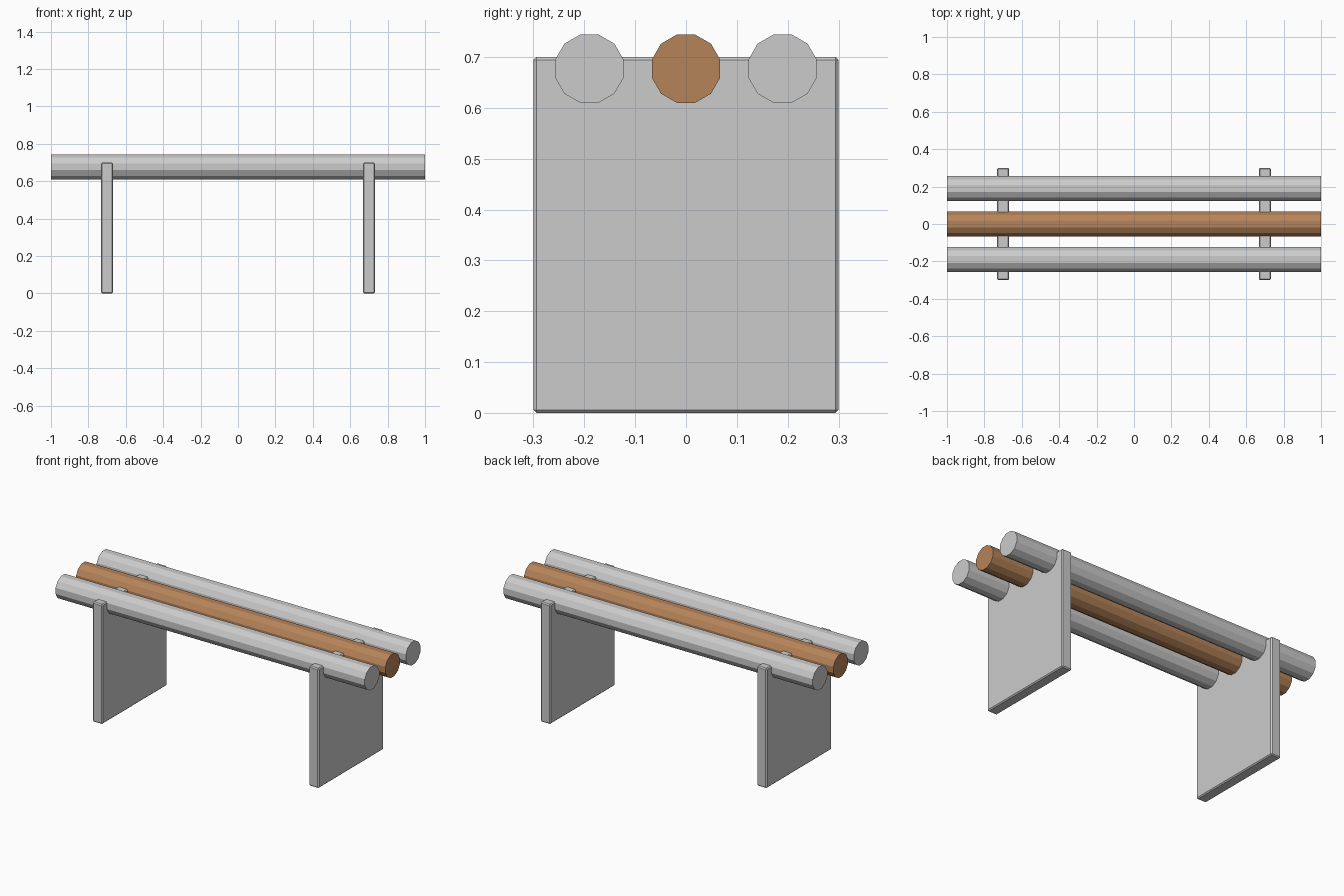
import bpy, math

if "Cube" in bpy.data.objects:
    bpy.data.objects.remove(bpy.data.objects["Cube"])

wood = bpy.data.materials.new("warm_wood")
wood.diffuse_color = (0.47, 0.23, 0.1, 1)
wood.use_nodes = True
wood.node_tree.nodes["Principled BSDF"].inputs["Base Color"].default_value = wood.diffuse_color


def log(name, y, mat=None):
    # twelve-sided log along x, flat side up
    bpy.ops.mesh.primitive_cylinder_add(vertices=12, radius=0.0695, depth=2)
    ob = bpy.context.object
    ob.name = name
    ob.rotation_euler = (0, math.pi / 2, 0)
    bpy.ops.object.transform_apply(location=False, rotation=True, scale=False)
    ob.rotation_euler = (math.radians(15), 0, 0)  # turn a flat side upwards
    bpy.ops.object.transform_apply(location=False, rotation=True, scale=False)
    ob.location = (0, y, 0.677)
    if mat:
        ob.data.materials.append(mat)


def leg(name, x):
    # upright slab with a small chamfer
    bpy.ops.mesh.primitive_cube_add(size=1, location=(x, 0, 0.35))
    ob = bpy.context.object
    ob.name = name
    ob.scale = (0.064, 0.6, 0.7)
    bpy.ops.object.transform_apply(location=False, rotation=False, scale=True)
    bevel = ob.modifiers.new("chamfer", 'BEVEL')
    bevel.width = 0.006
    bevel.segments = 1


# Seat logs
log("front_seat_log", -0.19)
log("middle_seat_log", 0, wood)
log("back_seat_log", 0.19)

# Slab legs
for side, x in (("left", -0.7), ("right", 0.7)):
    leg(side + "_leg", x)
